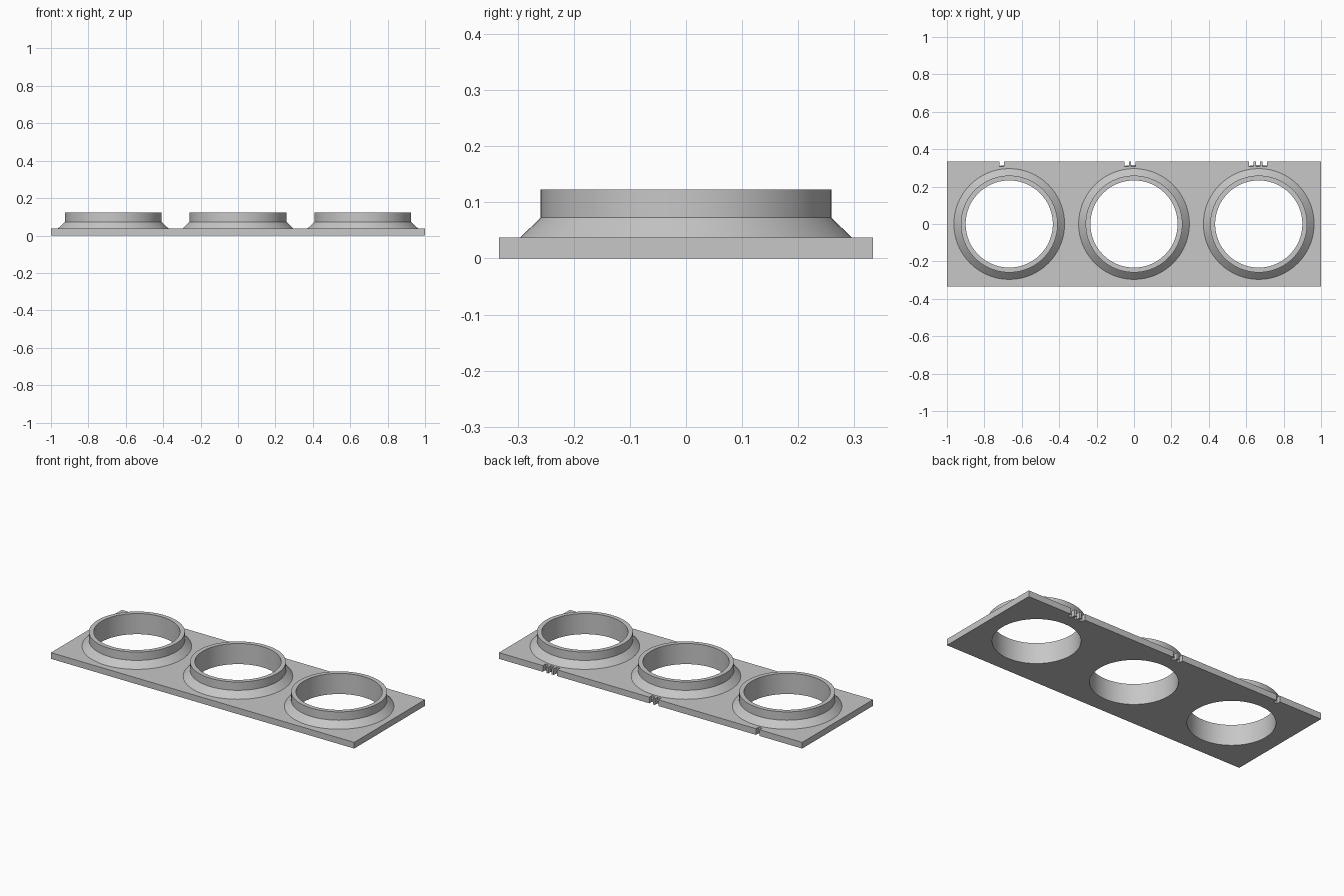
import bpy, bmesh

cube = bpy.data.objects.get("Cube")
if cube:
    bpy.data.objects.remove(cube)

LENGTH, DEPTH, THICK = 2.0, 0.667, 0.037
BORE_R, COLLAR_R, FLARE_R = 0.233, 0.259, 0.296
FLARE_TOP, COLLAR_TOP = 0.073, 0.123
SPACING, SIDES = 0.667, 96
NOTCH_W, NOTCH_D, NOTCH_STEP = 0.023, 0.025, 0.036

grey = bpy.data.materials.new("light grey")
grey.use_nodes = True
colour = (0.57, 0.57, 0.57, 1)
grey.diffuse_color = colour
grey.node_tree.nodes["Principled BSDF"].inputs["Base Color"].default_value = colour


def make_object(name, bm):
    bmesh.ops.recalc_face_normals(bm, faces=bm.faces)
    mesh = bpy.data.meshes.new(name)
    bm.to_mesh(mesh)
    bm.free()
    mesh.materials.append(grey)
    obj = bpy.data.objects.new(name, mesh)
    bpy.context.collection.objects.link(obj)
    return obj


def turned_solid(name, x, profile):
    """Closed solid of stacked circles, profile = (radius, z) pairs."""
    bm = bmesh.new()
    rings = []
    for radius, z in profile:
        ring = bmesh.ops.create_circle(bm, segments=SIDES, radius=radius)["verts"]
        bmesh.ops.translate(bm, verts=ring, vec=(x, 0, z))
        rings.append(ring)
    for low, high in zip(rings, rings[1:]):
        for i in range(SIDES):
            j = (i + 1) % SIDES
            bm.faces.new((low[i], low[j], high[j], high[i]))
    bm.faces.new(rings[0])
    bm.faces.new(rings[-1])
    return make_object(name, bm)


def combine(target, tool, operation):
    mod = target.modifiers.new(tool.name, 'BOOLEAN')
    mod.operation, mod.solver, mod.object = operation, 'EXACT', tool
    bpy.context.view_layer.objects.active = target
    bpy.ops.object.modifier_apply(modifier=mod.name)
    bpy.data.objects.remove(tool)


# Base plate: outline with marker notches along the back edge, extruded up
centres = [-SPACING, 0, SPACING]
front, back = -DEPTH / 2, DEPTH / 2
outline = [(LENGTH / 2, front), (-LENGTH / 2, front), (-LENGTH / 2, back)]
for count, cx in enumerate(centres, start=1):
    for i in range(count):
        x0 = cx - 0.051 + i * NOTCH_STEP
        x1 = x0 + NOTCH_W
        outline += [(x0, back), (x0, back - NOTCH_D), (x1, back - NOTCH_D), (x1, back)]
outline.append((LENGTH / 2, back))

bm = bmesh.new()
face = bm.faces.new([bm.verts.new((x, y, 0)) for x, y in outline])
top = bmesh.ops.extrude_face_region(bm, geom=[face])["geom"]
bmesh.ops.translate(bm, vec=(0, 0, THICK),
                    verts=[v for v in top if isinstance(v, bmesh.types.BMVert)])
plate = make_object("ring_plate", bm)

# Flared collars joined to the plate, then bored through
for cx in centres:
    flare_slope = (FLARE_R - COLLAR_R) / (FLARE_TOP - THICK)
    sunk = THICK / 2
    collar = turned_solid("collar", cx, [
        (FLARE_R + flare_slope * sunk, THICK - sunk),
        (COLLAR_R, FLARE_TOP), (COLLAR_R, COLLAR_TOP)])
    combine(plate, collar, 'UNION')
for cx in centres:
    bore = turned_solid("bore", cx, [(BORE_R, -0.1), (BORE_R, 0.3)])
    combine(plate, bore, 'DIFFERENCE')

# Smooth round walls, crisp edges
bpy.ops.object.select_all(action='DESELECT')
plate.select_set(True)
bpy.context.view_layer.objects.active = plate
bpy.ops.object.shade_smooth_by_angle(angle=0.5)
